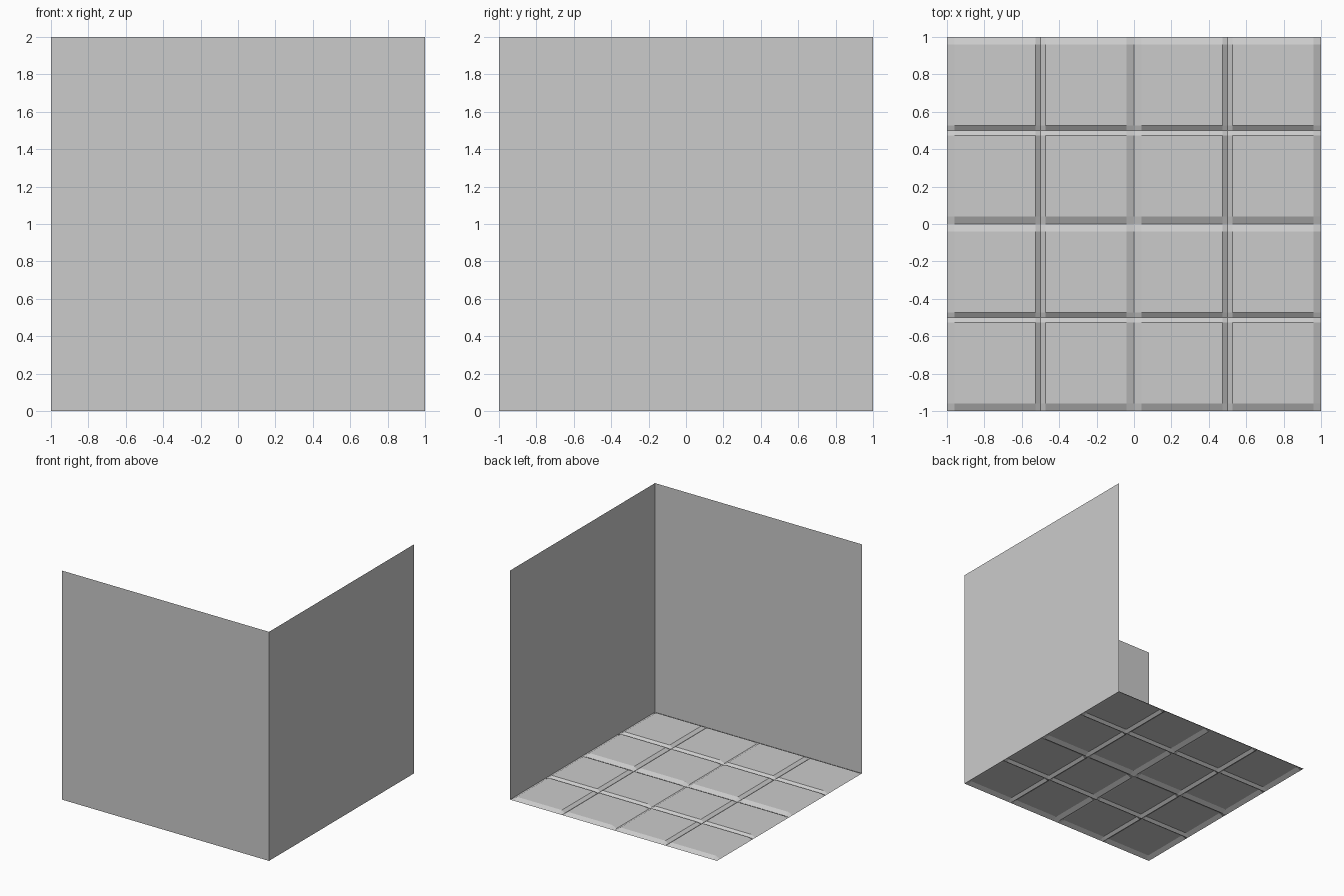
import bpy, bmesh

if "Cube" in bpy.data.objects:
    bpy.data.objects.remove(bpy.data.objects["Cube"])

DEPTH = 0.02        # groove depth
WIDE, NARROW = 0.04, 0.027


def make_object(name, bm):
    mesh = bpy.data.meshes.new(name)
    bm.to_mesh(mesh)
    bm.free()
    obj = bpy.data.objects.new(name, mesh)
    bpy.context.collection.objects.link(obj)
    return obj


def make_quad(name, corners):
    bm = bmesh.new()
    bm.faces.new([bm.verts.new(c) for c in corners])
    return make_object(name, bm)


# Tile lines along one axis: (coordinate, height), wide and narrow V grooves
profile = []
for line in (-1, -0.5, 0, 0.5, 1):
    w = NARROW if abs(line) == 0.5 else WIDE
    for offset, height in ((-w, DEPTH), (0, 0), (w, DEPTH)):
        if abs(line + offset) <= 1:
            profile.append((line + offset, height))

# Floor: a 4 x 4 sheet of bevelled tiles
bm = bmesh.new()
rows = [[bm.verts.new((x, y, min(hx, hy))) for x, hx in profile]
        for y, hy in profile]
for low, high in zip(rows, rows[1:]):
    for i in range(len(profile) - 1):
        bm.faces.new((low[i], low[i + 1], high[i + 1], high[i]))
make_object("tiled_floor", bm)

# Two single-sheet walls meeting at the front right corner
make_quad("front_wall", [(-1, -1, 0), (-1, -1, 2), (1, -1, 2), (1, -1, 0)])
make_quad("right_wall", [(1, -1, 0), (1, -1, 2), (1, 1, 2), (1, 1, 0)])
